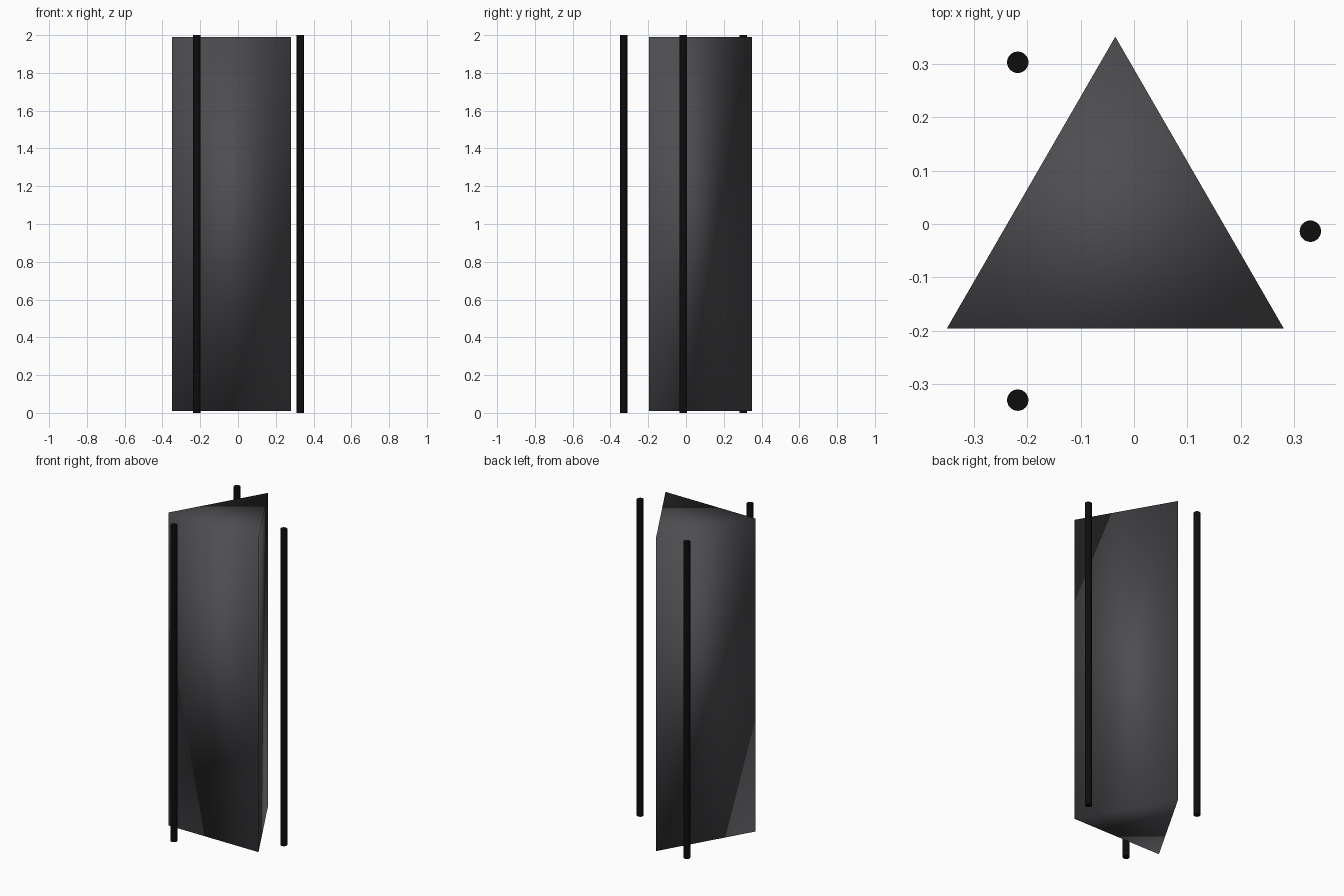
import bpy
from math import cos, sin, pi, radians

if "Cube" in bpy.data.objects:
    bpy.data.objects.remove(bpy.data.objects["Cube"])

CX, CY = -0.035, -0.0135   # shared axis of prism and rods
R = 0.364                  # distance of corners and rods from the axis


def material(name, rgb):
    mat = bpy.data.materials.new(name)
    mat.diffuse_color = (*rgb, 1)
    mat.use_nodes = True
    mat.node_tree.nodes["Principled BSDF"].inputs["Base Color"].default_value = mat.diffuse_color
    return mat


def column(name, sides, radius, height, x, y, mat, turn=0.0):
    bpy.ops.mesh.primitive_cylinder_add(vertices=sides, radius=radius, depth=height,
                                        location=(x, y, 1), rotation=(0, 0, turn))
    ob = bpy.context.object
    ob.name = name
    ob.data.materials.append(mat)
    return ob


charcoal = material("charcoal", (0.075, 0.075, 0.082))
black = material("black", (0.004, 0.004, 0.004))

# Triangular body, fully smooth shaded, one corner towards +y
body = column("prism_body", 3, R, 1.98, CX, CY, charcoal)
bpy.ops.object.shade_smooth()

# Three thin rods facing the flat sides and the front/right corners
for i in range(3):
    a = i * 2 * pi / 3
    column(f"rod_{i + 1}", 32, 0.02, 2.0,
           CX + 0.365 * cos(a), CY + 0.365 * sin(a), black)
    bpy.ops.object.shade_smooth_by_angle(angle=radians(30))
